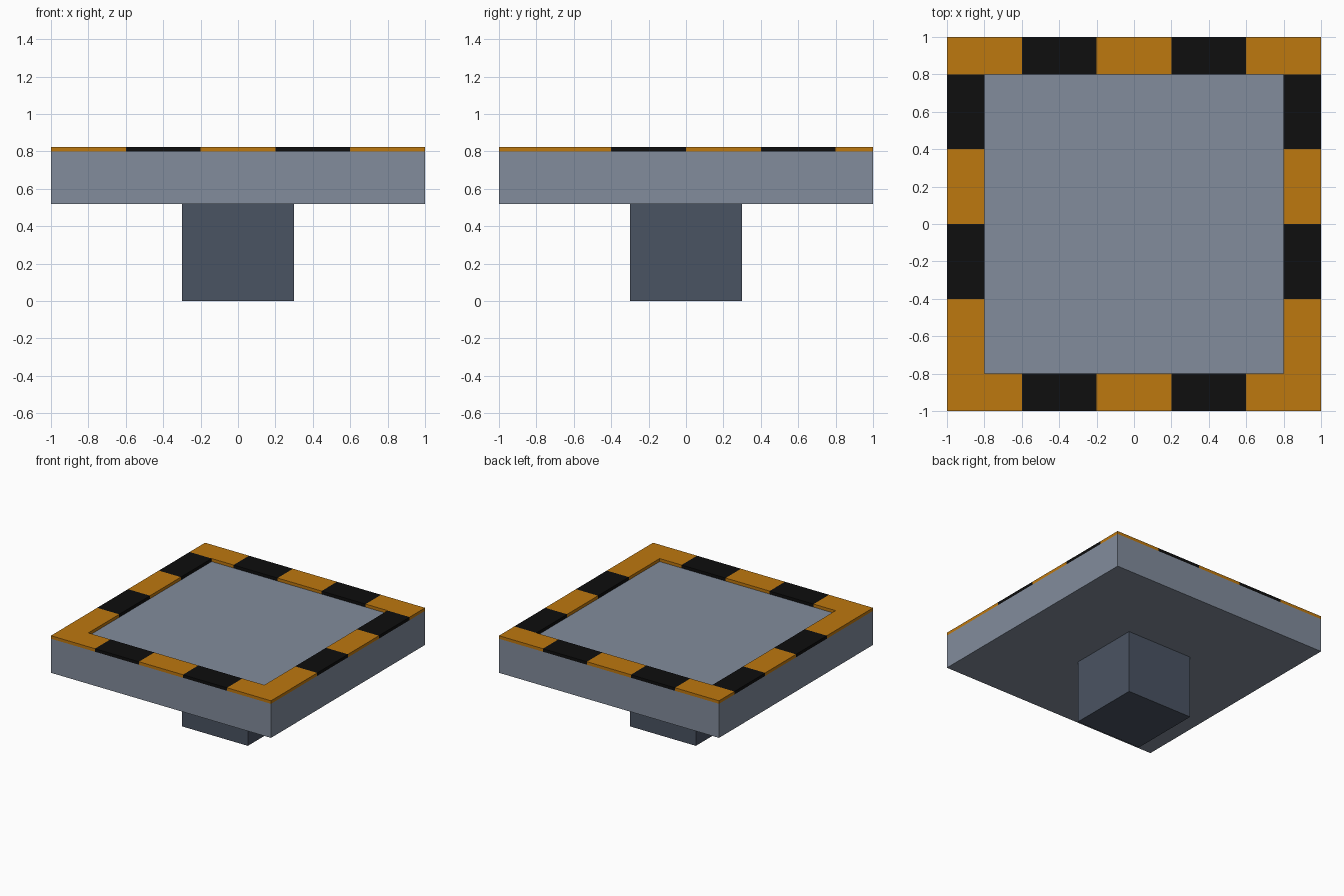
import bpy, bmesh, math
from mathutils import Vector

if "Cube" in bpy.data.objects:
    bpy.data.objects.remove(bpy.data.objects["Cube"])


def material(name, hex_rgb):
    lin = []
    for i in (0, 2, 4):
        c = int(hex_rgb[i:i + 2], 16) / 255
        lin.append(c / 12.92 if c <= 0.04045 else ((c + 0.055) / 1.055) ** 2.4)
    m = bpy.data.materials.new(name)
    m.diffuse_color = (*lin, 1)
    m.use_nodes = True
    m.node_tree.nodes["Principled BSDF"].inputs["Base Color"].default_value = m.diffuse_color
    return m


def make_object(name, bm, mats):
    bmesh.ops.recalc_face_normals(bm, faces=bm.faces[:])
    me = bpy.data.meshes.new(name)
    bm.to_mesh(me)
    bm.free()
    for m in mats:
        me.materials.append(m)
    ob = bpy.data.objects.new(name, me)
    bpy.context.collection.objects.link(ob)
    return ob


def box(name, half, z0, z1, mat):
    bm = bmesh.new()
    bmesh.ops.create_cube(bm, size=1)
    for v in bm.verts:
        v.co = (v.co.x * 2 * half, v.co.y * 2 * half, z0 + (v.co.z + 0.5) * (z1 - z0))
    return make_object(name, bm, [mat])


steel = material("light steel", "828C9C")
dark_steel = material("dark steel", "4A5362")
orange = material("warning orange", "BE780F")
black = material("warning black", "0E0E0E")

# Support column and platform slab
box("support_column", 0.3, 0.0, 0.52, dark_steel)
box("platform_slab", 1.0, 0.52, 0.80, steel)

# Raised warning border: outer ring of a grid, extruded upwards
bm = bmesh.new()
bmesh.ops.create_grid(bm, x_segments=10, y_segments=10, size=1)
inner = [f for f in bm.faces
         if max(abs(f.calc_center_median().x), abs(f.calc_center_median().y)) < 0.8]
bmesh.ops.delete(bm, geom=inner, context='FACES')
bmesh.ops.translate(bm, verts=bm.verts[:], vec=(0, 0, 0.80))
res = bmesh.ops.extrude_face_region(bm, geom=bm.faces[:], use_keep_orig=True)
top = [g for g in res["geom"] if isinstance(g, bmesh.types.BMVert)]
bmesh.ops.translate(bm, verts=top, vec=(0, 0, 0.025))

# Alternate the colours: front and back strips run along x, side strips along y
for f in bm.faces:
    c = f.calc_center_median()
    along = c.x + 1 if abs(c.y) > 0.79 else c.y + 0.8
    f.material_index = min(4, math.floor(along / 0.4 + 1e-4)) % 2
    if abs(c.x) > 0.99 and abs(c.y) > 0.79:
        f.material_index = 0
make_object("warning_border", bm, [orange, black])
